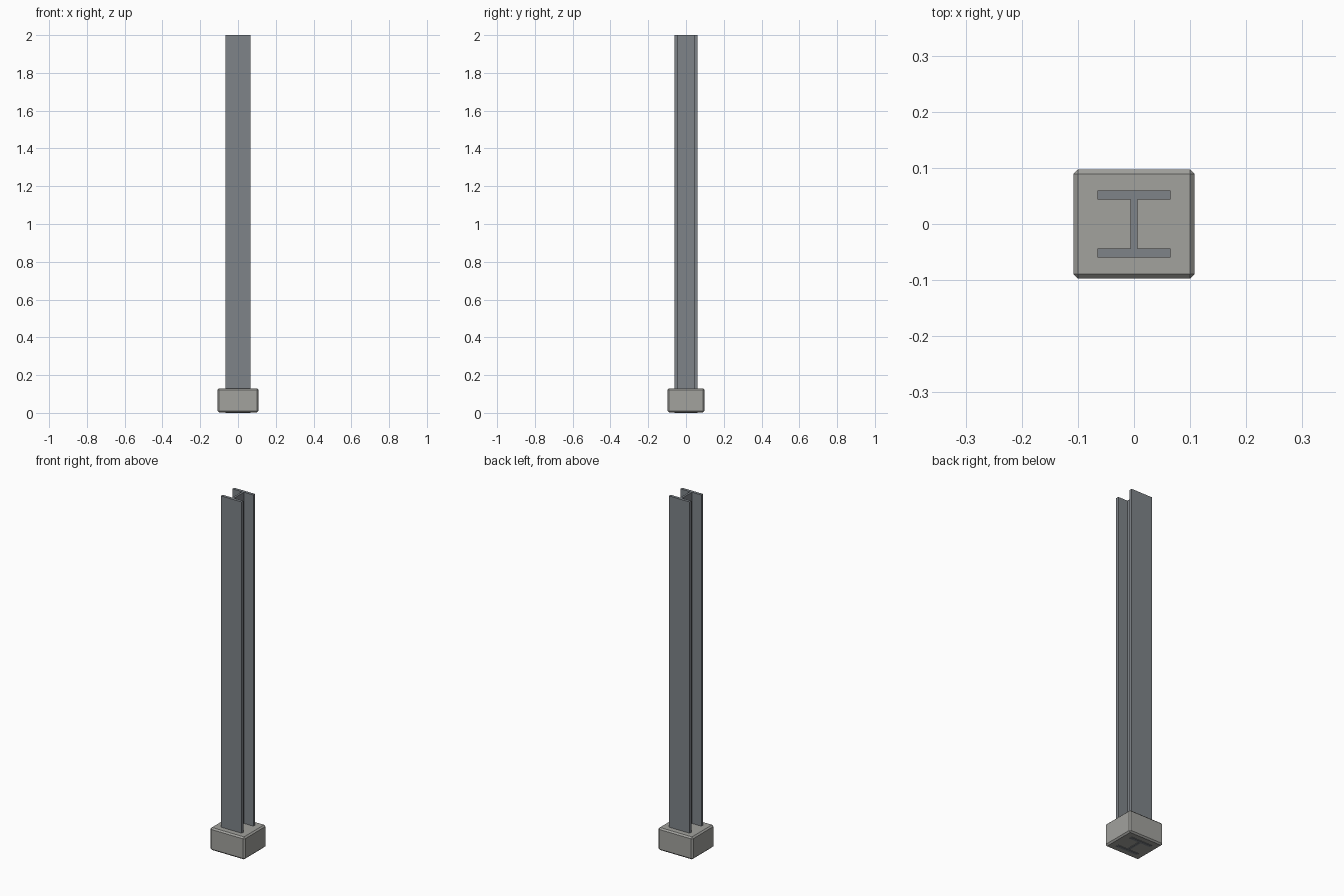
import bpy
import bmesh

cube = bpy.data.objects.get("Cube")
if cube:
    bpy.data.objects.remove(cube, do_unlink=True)


def make_material(name, rgb):
    mat = bpy.data.materials.new(name)
    mat.use_nodes = True
    color = (*rgb, 1.0)
    mat.diffuse_color = color
    mat.node_tree.nodes["Principled BSDF"].inputs["Base Color"].default_value = color
    return mat


def extrude_profile(name, points, bottom, top, mat):
    """Extrude a closed outline in the ground plane up to a height."""
    bm = bmesh.new()
    face = bm.faces.new([bm.verts.new((x, y, bottom)) for x, y in points])
    result = bmesh.ops.extrude_face_region(bm, geom=[face])
    verts = [v for v in result["geom"] if isinstance(v, bmesh.types.BMVert)]
    bmesh.ops.translate(bm, verts=verts, vec=(0, 0, top - bottom))
    bmesh.ops.recalc_face_normals(bm, faces=bm.faces)
    mesh = bpy.data.meshes.new(name)
    bm.to_mesh(mesh)
    bm.free()
    mesh.materials.append(mat)
    obj = bpy.data.objects.new(name, mesh)
    bpy.context.collection.objects.link(obj)
    return obj


steel = make_material("blue grey steel", (0.21, 0.23, 0.25))
concrete = make_material("concrete grey", (0.36, 0.36, 0.34))

# Steel column: I-shaped section, mirrored from its right half
half_width, half_depth, flange, half_web = 0.065, 0.06, 0.016, 0.006
inner = half_depth - flange
right_half = [(half_width, -half_depth), (half_width, -inner), (half_web, -inner),
              (half_web, inner), (half_width, inner), (half_width, half_depth)]
left_half = [(-x, y) for x, y in reversed(right_half)]
extrude_profile("steel_column", right_half + left_half, 0.0, 2.0, steel)

# Concrete footing with chamfered edges
w, d = 0.108, 0.0975
footing = extrude_profile("concrete_footing", [(-w, -d), (w, -d), (w, d), (-w, d)],
                          0.003, 0.13, concrete)
chamfer = footing.modifiers.new("Chamfer", "BEVEL")
chamfer.width = 0.008
chamfer.segments = 1
